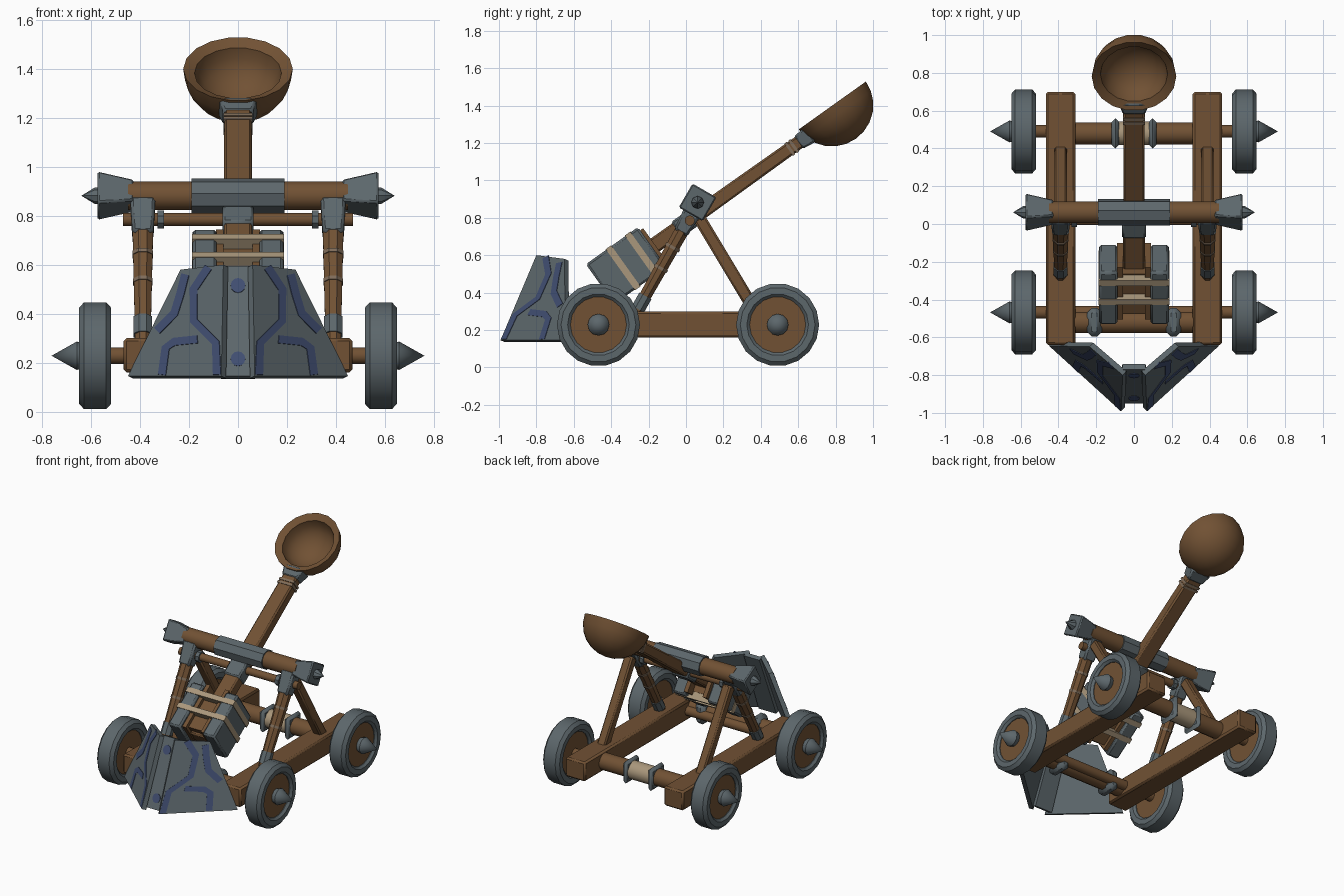
import bpy, bmesh, math
from mathutils import Vector as V

if "Cube" in bpy.data.objects:
    bpy.data.objects.remove(bpy.data.objects["Cube"])

def material(name, rgb):
    m = bpy.data.materials.new(name)
    m.diffuse_color = (*rgb, 1)
    m.use_nodes = True
    m.node_tree.nodes["Principled BSDF"].inputs["Base Color"].default_value = m.diffuse_color
    return m

WOOD = material("brown wood", (0.165, 0.083, 0.034))
IRON = material("grey iron", (0.108, 0.135, 0.148))
ROPE = material("beige rope", (0.40, 0.31, 0.20))
WORN = material("worn binding", (0.21, 0.15, 0.10))
BLUE = material("dull blue paint", (0.052, 0.076, 0.165))

def finish(name, mat, bm, bevel=0):
    bmesh.ops.remove_doubles(bm, verts=bm.verts, dist=1e-5)
    bmesh.ops.recalc_face_normals(bm, faces=bm.faces)
    me = bpy.data.meshes.new(name)
    bm.to_mesh(me)
    bm.free()
    me.materials.append(mat)
    ob = bpy.data.objects.new(name, me)
    bpy.context.collection.objects.link(ob)
    if bevel:
        b = ob.modifiers.new("bevel", 'BEVEL')
        b.width = bevel
        b.segments = 1
    return ob

def bar(name, mat, p0, p1, s0, s1=None, n=4, roll=0, bevel=0):
    """Prism from p0 to p1 with n sides; s = (width, height) at each end."""
    s1 = s1 or s0
    p0, p1 = V(p0), V(p1)
    d = (p1 - p0).normalized()
    u = V((0, math.cos(roll), math.sin(roll))) if abs(d.x) > .9 else V((1, 0, 0))
    v = d.cross(u).normalized()
    bm = bmesh.new()
    k = .5 / math.cos(math.pi / n)
    rings = []
    for p, s in ((p0, s0), (p1, s1)):
        rings.append([bm.verts.new(p + u * s[0] * k * math.cos(a) + v * s[1] * k * math.sin(a))
                      for a in (math.tau * (i + .5) / n for i in range(n))])
    for i in range(n):
        j = (i + 1) % n
        bm.faces.new((rings[0][i], rings[0][j], rings[1][j], rings[1][i]))
    bm.faces.new(rings[0])
    bm.faces.new(rings[1])
    return finish(name, mat, bm, bevel)

def lathe(name, mat, profile, n, origin, axis, closed=False):
    """Spin (radius, along) points round an axis."""
    q = V(axis).to_track_quat('Z', 'Y')
    bm = bmesh.new()
    rings = [[bm.verts.new(V(origin) + q @ V((r * math.cos(math.tau * i / n), r * math.sin(math.tau * i / n), h)))
              for i in range(n)] for r, h in profile]
    for a in range(len(rings) if closed else len(rings) - 1):
        A, B = rings[a], rings[(a + 1) % len(rings)]
        for i in range(n):
            j = (i + 1) % n
            bm.faces.new((A[i], A[j], B[j], B[i]))
    return finish(name, mat, bm)

def plate(name, mat, pts, thick, lift=0):
    """Flat polygon facing forward, given thickness backwards."""
    pts = [V(p) for p in pts]
    n = sum((pts[i].cross(pts[(i + 1) % len(pts)]) for i in range(len(pts))), V()).normalized()
    if n.y > 0:
        n = -n
    bm = bmesh.new()
    F = [bm.verts.new(p + n * lift) for p in pts]
    B = [bm.verts.new(p + n * (lift - thick)) for p in pts]
    bm.faces.new(F)
    bm.faces.new(B)
    for i in range(len(pts)):
        j = (i + 1) % len(pts)
        bm.faces.new((F[i], F[j], B[j], B[i]))
    return finish(name, mat, bm)

# throwing arm line: 35.5 degrees in the y-z plane
ANG = math.radians(35.5)
AX, UP = V((0, math.cos(ANG), math.sin(ANG))), V((0, -math.sin(ANG), math.cos(ANG)))
CW = V((0, -.32, .544))
def arm(t, x=0, up=0):
    return CW + AX * t + UP * up + V((x, 0, 0))

# wheels with iron tyres, wooden discs and spiked hubs
TYRE = [(.15, -.05), (.165, -.065), (.2, -.065), (.222, -.045),
        (.222, .045), (.2, .065), (.165, .065), (.15, .05)]
for y, end in ((-.468, "front"), (.49, "rear")):
    for s in (-1, 1):
        c = (s * .584, y, .228)
        lathe(end + "_tyre", IRON, TYRE, 18, c, (s, 0, 0), True)
        lathe(end + "_wheel_disc", WOOD, [(0, -.045), (.157, -.045), (.157, .045), (0, .045)], 18, c, (s, 0, 0))
        lathe(end + "_hub_spike", IRON, [(0, .03), (.045, .03), (.058, .075), (0, .178)], 12, c, (s, 0, 0))
    bar(end + "_axle", WOOD, (-.57, y, .228), (.57, y, .228), (.066, .066), n=12)

# side rails
for s in (-1, 1):
    bar("side_rail", WOOD, (s * .389, -.64, .23), (s * .389, .70, .23), (.156, .14), bevel=.012)

# rear cross beam with rope and collars
bar("rear_beam", WOOD, (-.34, .48, .228), (.34, .48, .228), (.116, .116), n=12)
bar("rear_beam_rope", ROPE, (-.085, .48, .228), (.085, .48, .228), (.126, .126), n=12)
for s in (-1, 1):
    bar("rear_collar", IRON, (s * .08, .48, .228), (s * .118, .48, .228), (.16, .16), bevel=.025)
# front cross beam with collars
bar("front_beam", WOOD, (-.34, -.52, .235), (.34, -.52, .235), (.116, .116), n=12)
for s in (-1, 1):
    bar("front_collar", IRON, (s * .17, -.52, .235), (s * .25, -.52, .235), (.15, .15), bevel=.025)

# slanted posts, struts and bindings
for s in (-1, 1):
    X = s * .389
    lo, hi = V((X, -.28, .27)), V((X, .05, .86))
    at = lambda f: lo.lerp(hi, f)
    bar("front_post", WOOD, lo, hi, (.062, .06), (.09, .08), n=8)
    bar("post_top_sleeve", IRON, at(.76), at(1), (.086, .08), (.104, .1), bevel=.012)
    bar("post_foot_collar", IRON, at(.07), at(.19), (.076, .074), n=8)
    for f in (.44, .63):
        bar("post_binding", WORN, at(f - .012), at(f + .012), (.066 + .028 * f,) * 2, n=8)
    bar("rear_strut", WOOD, (X, .40, .25), (X, .07, .80), (.066, .066), bevel=.01)

# top cross beam, centre sleeve, flared square end caps
CB = V((0, .062, .882))
R = math.radians(-30)
side = lambda x: CB + V((x, 0, 0))
bar("top_beam", WOOD, side(-.45), side(.45), (.116, .116), n=12)
bar("top_beam_sleeve", IRON, side(-.19), side(.19), (.13, .13), n=8, roll=R)
for s in (-1, 1):
    bar("beam_end_cap", IRON, side(s * .425), side(s * .575), (.1, .1), (.15, .15), roll=R, bevel=.008)
    lathe("beam_end_spike", IRON, [(.034, -.02), (.034, .01), (0, .065)], 8, side(s * .575), (s, 0, 0))

# pivot rod and rings
bar("pivot_rod", WOOD, (-.47, .02, .785), (.47, .02, .785), (.052, .052), n=12)
for s in (-1, 1):
    bar("pivot_ring", IRON, (s * .302, .02, .785), (s * .33, .02, .785), (.072, .072), n=8)

# throwing arm
bar("throwing_arm", WOOD, arm(-.15), arm(1.2), (.115, .088), (.112, .07), bevel=.01)
bar("arm_clamp", IRON, arm(.33), arm(.46), (.128, .1), bevel=.01)
bar("arm_collar", IRON, arm(1.13), arm(1.21), (.12, .08), (.16, .1), bevel=.01)
for t in (1.075, 1.1):
    bar("arm_binding", WORN, arm(t - .008), arm(t + .008), (.118, .08))

# bowl scoop
prof = [(.224 * math.cos(a), -.218 * math.sin(a)) for a in (math.pi / 2 * (1 - i / 6) for i in range(7))]
prof += [(.178 * math.cos(a), -.02 - .15 * math.sin(a)) for a in (math.pi / 2 * i / 5 for i in range(6))]
lathe("bowl", WOOD, prof, 18, (0, .782, 1.40), UP)

# counterweight: iron cheeks, wooden fork plates and straps
for s in (-1, 1):
    bar("counterweight_cheek", IRON, arm(-.171, s * .136), arm(.171, s * .136), (.098, .262), bevel=.012)
    bar("fork_plate", WOOD, arm(-.15, s * .074), arm(.19, s * .074), (.03, .22))
bar("counterweight_core", WOOD, arm(-.13), arm(.13), (.13, .17))
for t in (-.02, .105):
    bar("counterweight_strap", ROPE, arm(t - .018), arm(t + .018), (.378, .27))

# front shield: two slanted wings and a recessed centre panel
wing_y = lambda x, z: -.99 + .908 * (x - .07) + .4375 * (z - .145)
mid_y = lambda z: -.95 + .40 * (z - .145)
LINES = [[(.12, .59), (.18, .50), (.18, .37), (.09, .28), (.085, .15)],
         [(.31, .15), (.295, .26), (.26, .285), (.165, .295)],
         [(.215, .56), (.235, .48), (.26, .40), (.33, .33)]]
for s in (-1, 1):
    wing = [(.068, .145), (.45, .145), (.235, .58), (.06, .60)]
    plate("shield_wing", IRON, [(s * x, wing_y(x, z), z) for x, z in wing], .03)
    # painted bands on the wing
    for line in LINES:
        L, Rt = [], []
        for i, p in enumerate(line):
            a, b = V(line[max(i - 1, 0)]), V(line[min(i + 1, len(line) - 1)])
            d = (b - a).normalized() * .016
            L.append((p[0] - d.y, p[1] + d.x))
            Rt.append((p[0] + d.y, p[1] - d.x))
        plate("shield_paint_band", BLUE, [(s * x, wing_y(x, z), z) for x, z in L + Rt[::-1]], .006, .003)
plate("shield_centre", IRON, [(x, mid_y(z), z) for x, z in ((-.07, .145), (.07, .145), (.062, .595), (-.062, .595))], .03)
for z0 in (.215, .515):
    ring = [(.03 * math.cos(math.tau * i / 12), z0 + .03 * math.sin(math.tau * i / 12)) for i in range(12)]
    plate("shield_paint_dot", BLUE, [(x, mid_y(z), z) for x, z in ring], .006, .003)

# smooth rounded parts, keep hard edges
obs = list(bpy.context.collection.objects)
for ob in obs:
    ob.select_set(True)
bpy.context.view_layer.objects.active = obs[0]
bpy.ops.object.shade_smooth_by_angle(angle=math.radians(35))
